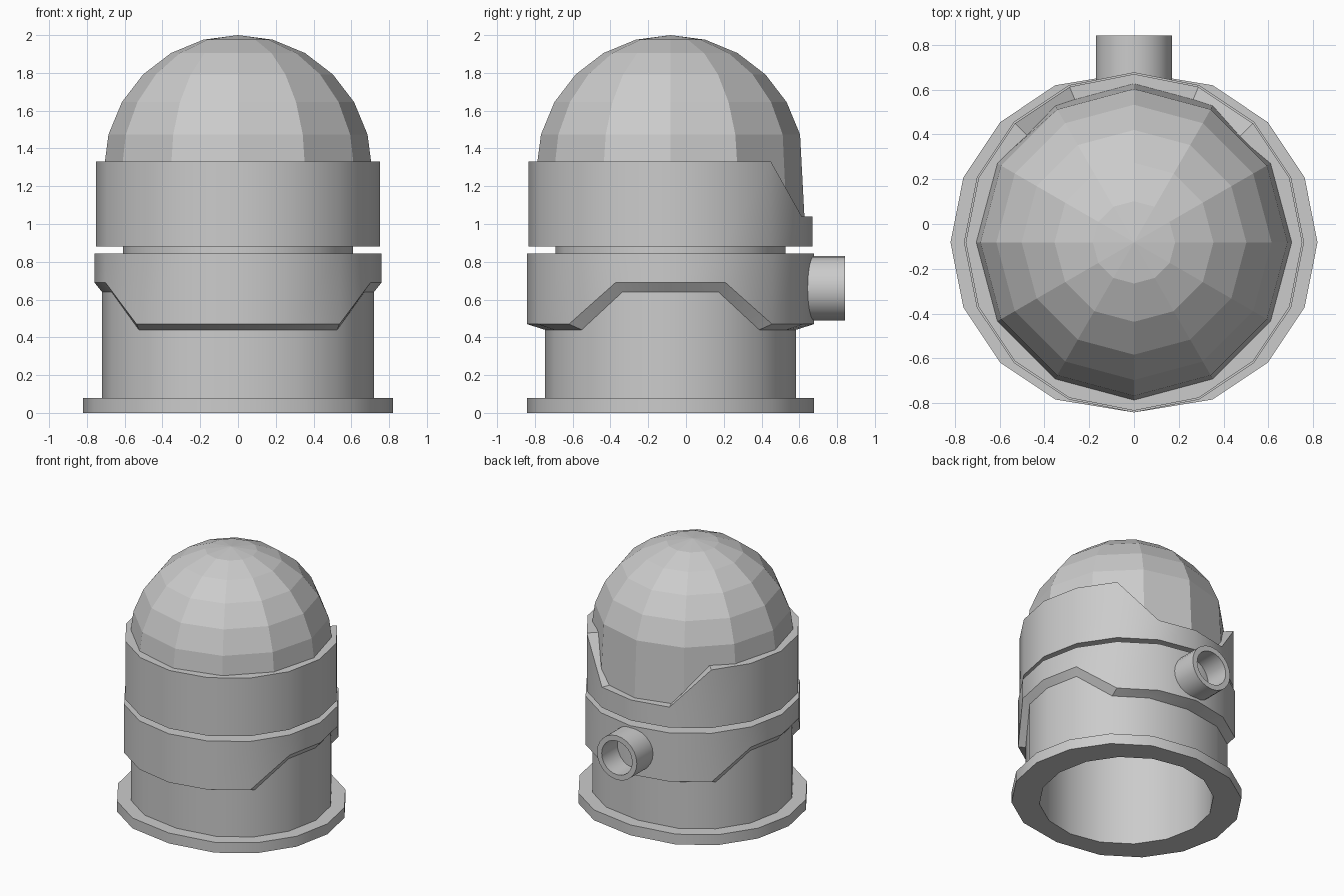
import bpy, bmesh
from math import sin, cos, pi, radians

if "Cube" in bpy.data.objects:
    bpy.data.objects.remove(bpy.data.objects["Cube"])

CY = -0.082   # y of the main vertical axis
N = 16


def ring(r, z, widen=0.0):
    """16-sided loop; widen pushes the two halves apart in x; z may be a list."""
    pts = []
    for i in range(N):
        a = 2 * pi * i / N
        c = cos(a)
        x = r * c
        if abs(c) > 1e-6:
            x += widen if c > 0 else -widen
        pts.append((x, CY + r * sin(a), z[i] if isinstance(z, list) else z))
    return pts


def loft(name, rings, smooth=True, cap_first=False, closed=False):
    """Skin a sequence of equal-length loops."""
    bm = bmesh.new()
    loops = [[bm.verts.new(p) for p in r] for r in rings]
    if cap_first:
        bm.faces.new(loops[0])
    pairs = list(zip(loops, loops[1:]))
    if closed:
        pairs.append((loops[-1], loops[0]))
    for a, b in pairs:
        n = len(a)
        for i in range(n):
            j = (i + 1) % n
            bm.faces.new((a[i], a[j], b[j], b[i]))
    bmesh.ops.remove_doubles(bm, verts=bm.verts, dist=1e-5)
    bmesh.ops.recalc_face_normals(bm, faces=bm.faces)
    me = bpy.data.meshes.new(name)
    bm.to_mesh(me)
    bm.free()
    ob = bpy.data.objects.new(name, me)
    bpy.context.collection.objects.link(ob)
    if smooth:
        bpy.ops.object.select_all(action='DESELECT')
        ob.select_set(True)
        bpy.context.view_layer.objects.active = ob
        bpy.ops.object.shade_smooth_by_angle(angle=radians(30))
    return ob


# foot flange, with the lower body rising from it
loft("base_flange", [ring(0.61, 0), ring(0.76, 0, 0.06),
                     ring(0.76, 0.08, 0.06), ring(0.64, 0.08, 0.05)])
loft("lower_body", [ring(0.665, 0.08, 0.055), ring(0.665, 0.70, 0.055)])

# hollow core, seen in the neck gap and from underneath
loft("core_tube", [ring(0.61, 0), ring(0.61, 0.89)])

# skirt band, raised at the left and right sides, bevelled lower edge
sides = (0, 1, 15, 7, 8, 9)
outer_z = [0.69 if i in sides else 0.47 for i in range(N)]
inner_z = [0.64 if i in sides else 0.44 for i in range(N)]
loft("skirt_band", [ring(0.665, inner_z, 0.055), ring(0.76, outer_z),
                    ring(0.76, 0.845), ring(0.61, 0.845)])

# collar under the dome, notched at the back
collar_z = [1.04 if i in (3, 4, 5) else 1.33 for i in range(N)]
loft("collar", [ring(0.61, 0.882), ring(0.752, 0.882),
                ring(0.752, collar_z), ring(0.67, collar_z)])

# faceted dome, last row stretched down into the notch
R, ZC, S = 0.71, 1.29, 12
dome = []
for k in range(0, 7):
    p = pi / 2 * k / 6
    row = []
    for i in range(S):
        a = 2 * pi * i / S
        z = ZC + R * cos(p)
        if k == 6 and i in (2, 3, 4):
            z = 1.02
        row.append((R * sin(p) * cos(a), CY + R * sin(p) * sin(a), z))
    dome.append(row)
bm_rows = dome[1:]
# crown tip as a triangle fan
ob = loft("dome", bm_rows, smooth=False)
bm = bmesh.new()
bm.from_mesh(ob.data)
tip = bm.verts.new((0, CY, 2.0))
top = max(v.co.z for v in bm.verts if v is not tip)
for e in [e for e in bm.edges if all(abs(v.co.z - top) < 1e-4 for v in e.verts)]:
    bm.faces.new((e.verts[0], e.verts[1], tip))
bmesh.ops.recalc_face_normals(bm, faces=bm.faces)
bm.to_mesh(ob.data)
bm.free()


# rear outlet pipe
def pipe_ring(r, y, n=24):
    return [(r * cos(2 * pi * i / n), y, 0.66 + r * sin(2 * pi * i / n)) for i in range(n)]


loft("outlet_pipe", [pipe_ring(0.17, 0.62), pipe_ring(0.17, 0.842),
                     pipe_ring(0.13, 0.842), pipe_ring(0.13, 0.62)], closed=True)
